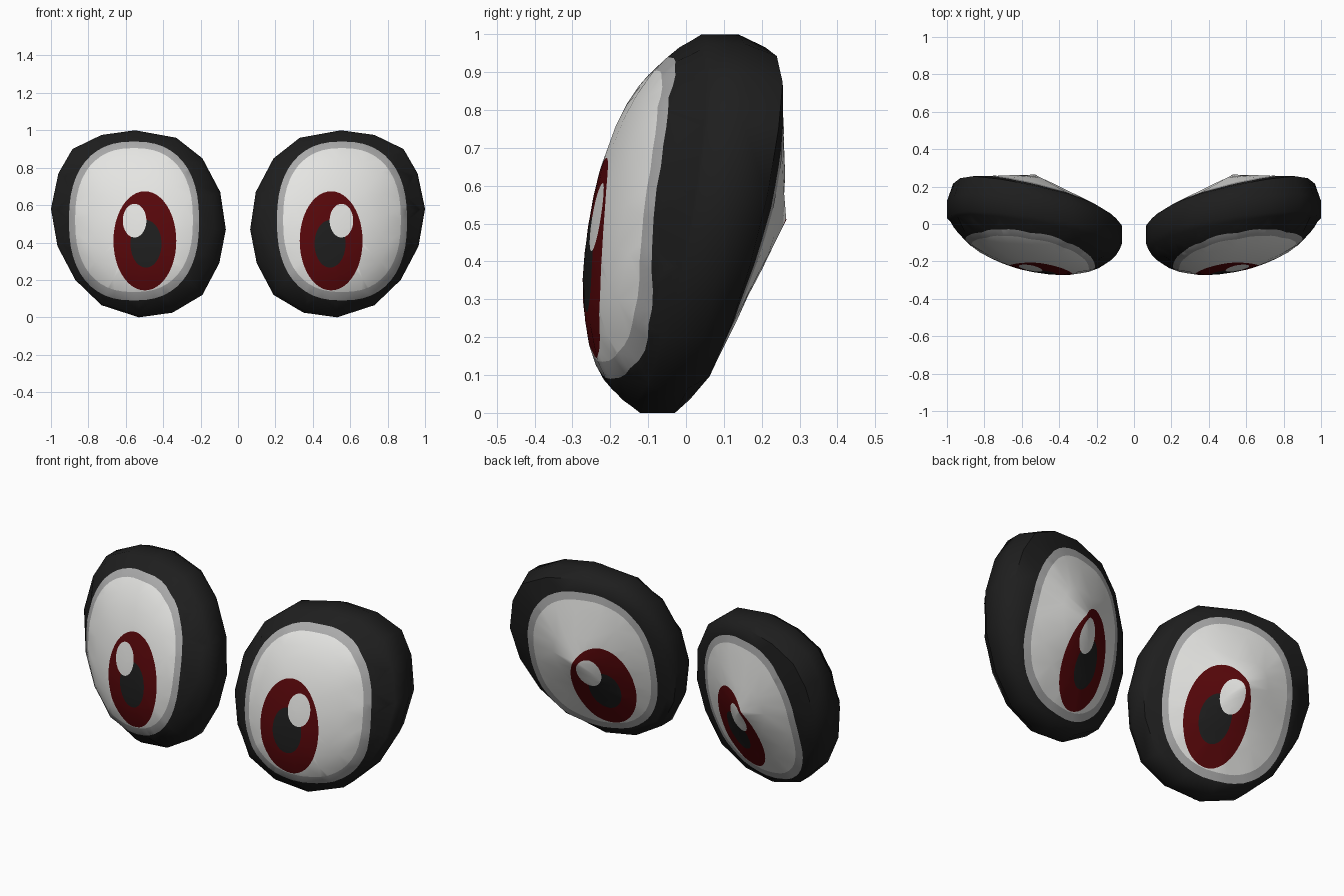
import bpy, bmesh, math
from mathutils import Vector
from mathutils.geometry import delaunay_2d_cdt

if "Cube" in bpy.data.objects:
    bpy.data.objects.remove(bpy.data.objects["Cube"])

# Colours
def material(name, rgb):
    m = bpy.data.materials.new(name)
    m.diffuse_color = (*rgb, 1)
    m.use_nodes = True
    m.node_tree.nodes["Principled BSDF"].inputs["Base Color"].default_value = m.diffuse_color
    return m

DARK, GREY, WHITE, RED = range(4)
mats = [material("dark charcoal", (0.013, 0.013, 0.013)),
        material("mid grey", (0.40, 0.40, 0.40)),
        material("off white", (0.78, 0.78, 0.76)),
        material("deep red", (0.095, 0.002, 0.003))]

# Front outline of one eye (x, z)
CENTRE = Vector((0.53, 0.51))
OUTLINE = [Vector(p) - CENTRE for p in (
    (0.55, 1.0), (0.73, 0.975), (0.885, 0.90), (0.96, 0.77), (1.0, 0.58),
    (0.965, 0.38), (0.87, 0.20), (0.73, 0.065), (0.53, 0.0), (0.35, 0.025),
    (0.19, 0.12), (0.10, 0.29), (0.065, 0.47), (0.095, 0.67), (0.19, 0.85),
    (0.33, 0.96))]
N = len(OUTLINE)

# Painted areas, innermost first: centre x, z, half width, half height, power, colour
PAINT = [(0.553, 0.517, 0.063, 0.09, 2, WHITE),
         (0.492, 0.393, 0.083, 0.127, 2, DARK),
         (0.498, 0.409, 0.168, 0.265, 2, RED),
         (0.556, 0.52, 0.315, 0.385, 2.4, WHITE),
         (0.556, 0.515, 0.348, 0.425, 2.4, GREY)]

FRONT_R, BACK_R = 0.97, 0.93
AXIS = Vector((0.18, 0.17))     # sideways drift of the eye's own axis per unit of y


def gauge(p):
    """0 at the centre, 1 on the polygon outline."""
    best = 0
    for i in range(N):
        a, b = OUTLINE[i], OUTLINE[(i + 1) % N]
        n = Vector((b.y - a.y, a.x - b.x))
        best = max(best, n.dot(p) / n.dot(a))
    return best


def tilted(p, depth, sx, sz):
    return depth + sx * p.x + sz * p.y


def front_y(p):
    g = min(gauge(p), 0.999)
    return tilted(p, -0.243 * math.sqrt(1 - g ** 2.2), 0.16, 0.16)


def back_y(p):
    return tilted(p, 0.11 + 0.155 * (1 - gauge(p) / BACK_R), 0.21, 0.21)


def to_back(f):
    """Carry a front point along the eye's axis to the back."""
    p = f
    for _ in range(8):
        p = f - AXIS * (back_y(p) - front_y(f))
    return p


def to_front(p):
    f = p
    for _ in range(8):
        f = p + AXIS * (back_y(p) - front_y(f))
    return f


def same(p):
    return p


def curve_points(cx, cz, a, b, power, count=48):
    pts = []
    for i in range(count):
        t = math.tau * i / count
        c, s = math.cos(t), math.sin(t)
        pts.append(Vector((
            cx + a * math.copysign(abs(c) ** (2 / power), c),
            cz + b * math.copysign(abs(s) ** (2 / power), s))) - CENTRE)
    return pts


def colour_at(p):
    q = p + CENTRE
    for cx, cz, a, b, power, col in PAINT:
        if abs((q.x - cx) / a) ** power + abs((q.y - cz) / b) ** power < 1:
            return col
    return DARK


def add_cap(bm, side, radius, y_of, rings, carry, uncarry):
    """Cap cut along the painted curves and lifted to its depth."""
    pts, edges = [], []

    def loop(new):
        k, n = len(pts), len(new)
        pts.extend(new)
        edges.extend((k + i, k + (i + 1) % n) for i in range(n))

    loop([p * radius for p in OUTLINE])
    for spec in PAINT:
        loop([carry(p) for p in curve_points(*spec[:5])])
    pts.append(Vector((0, 0)))
    for r in rings:
        pts.extend(p * r for p in OUTLINE)
    flat, _, tris = delaunay_2d_cdt(pts, edges, [], 1, 1e-5)[:3]
    verts = [bm.verts.new((side * (p.x + CENTRE.x), y_of(p), p.y + CENTRE.y)) for p in flat]
    for t in tris:
        mid = sum((flat[i] for i in t), Vector((0, 0))) / len(t)
        if gauge(mid) < radius + 1e-4:
            f = bm.faces.new([verts[i] for i in t])
            f.material_index = colour_at(uncarry(mid))
    bmesh.ops.delete(bm, geom=[v for v in verts if not v.link_faces], context='VERTS')


def eye(name, side):
    bm = bmesh.new()
    add_cap(bm, side, FRONT_R, front_y, (0.2, 0.4, 0.55, 0.68, 0.79, 0.87, 0.93), same, same)
    add_cap(bm, side, BACK_R, back_y, (0.3, 0.6), to_back, to_front)
    # Dark rim joining front and back
    rim = [(FRONT_R, front_y),
           (1.0, lambda p: tilted(p, -0.04, 0.13, 0.16)),
           (1.0, lambda p: tilted(p, 0.055, 0.12, 0.165)),
           (BACK_R, back_y)]
    loops = [[bm.verts.new((side * (p.x * r + CENTRE.x), y_of(p * r), p.y * r + CENTRE.y))
              for p in OUTLINE] for r, y_of in rim]
    for a, b in zip(loops, loops[1:]):
        for i in range(N):
            j = (i + 1) % N
            bm.faces.new((a[i], a[j], b[j], b[i])).material_index = DARK
    bmesh.ops.remove_doubles(bm, verts=bm.verts, dist=1e-4)
    bmesh.ops.recalc_face_normals(bm, faces=bm.faces)
    me = bpy.data.meshes.new(name)
    bm.to_mesh(me)
    bm.free()
    for m in mats:
        me.materials.append(m)
    ob = bpy.data.objects.new(name, me)
    bpy.context.collection.objects.link(ob)
    bpy.ops.object.select_all(action='DESELECT')
    ob.select_set(True)
    bpy.context.view_layer.objects.active = ob
    bpy.ops.object.shade_smooth_by_angle(angle=math.radians(60))


eye("right_eye", 1)
eye("left_eye", -1)
